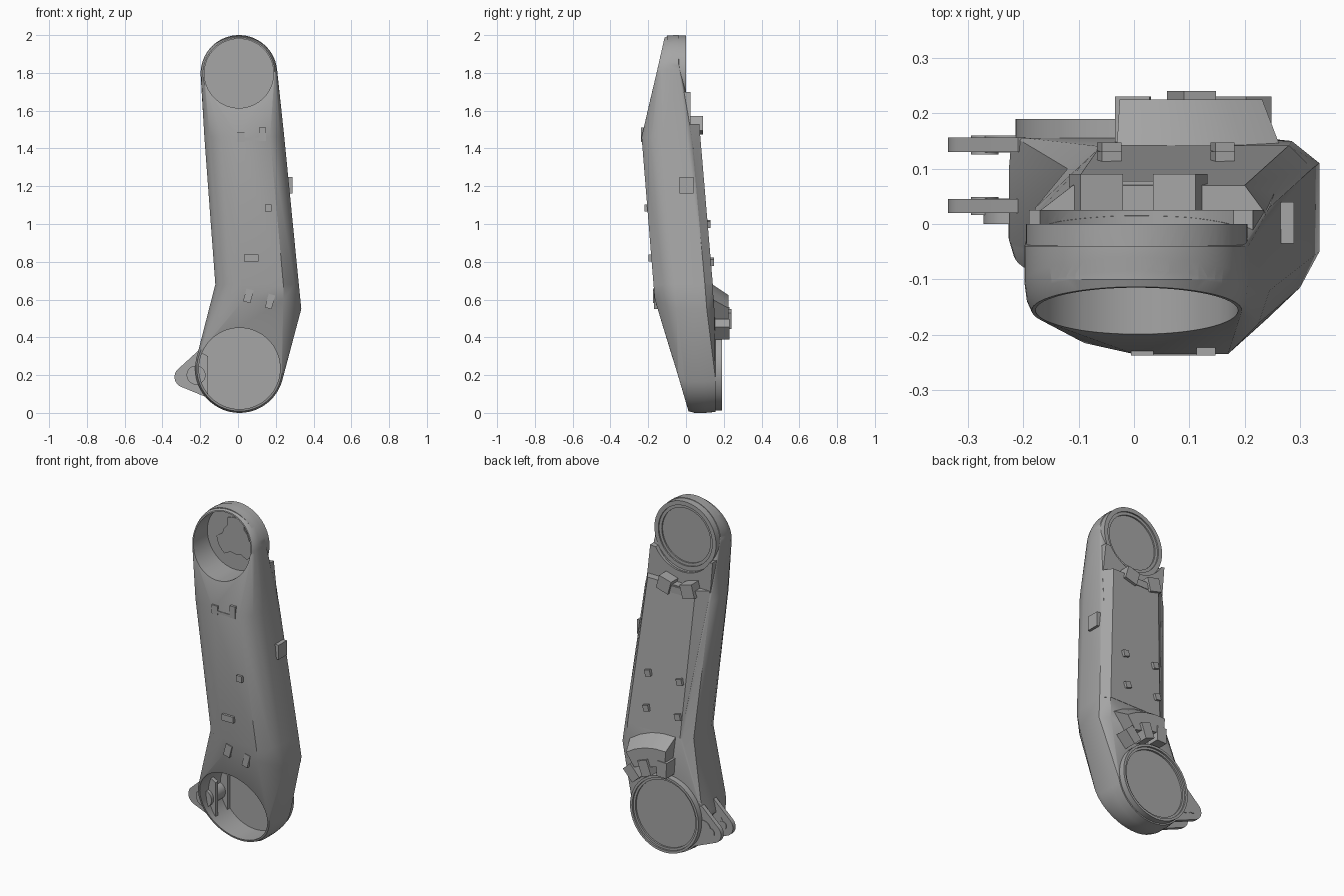
import bpy, bmesh, math
from mathutils import Matrix, Vector

cube = bpy.data.objects.get("Cube")
if cube:
    bpy.data.objects.remove(cube, do_unlink=True)

GREY = (0.38, 0.38, 0.38, 1)
mat = bpy.data.materials.new("plain grey")
mat.use_nodes = True
mat.diffuse_color = GREY
mat.node_tree.nodes["Principled BSDF"].inputs["Base Color"].default_value = GREY

TOP, LOW = (0.005, 1.797), (0.008, 0.235)     # x, z centres of the two joints


def finish(name, bm):
    bmesh.ops.recalc_face_normals(bm, faces=bm.faces)
    me = bpy.data.meshes.new(name)
    bm.to_mesh(me)
    bm.free()
    ob = bpy.data.objects.new(name, me)
    bpy.context.collection.objects.link(ob)
    me.materials.append(mat)
    return ob


def hull(name, points):
    bm = bmesh.new()
    for p in points:
        bm.verts.new(p)
    res = bmesh.ops.convex_hull(bm, input=bm.verts)
    bad = {v for v in res["geom_interior"] + res["geom_unused"] if isinstance(v, bmesh.types.BMVert)}
    bmesh.ops.delete(bm, geom=list(bad), context="VERTS")
    bmesh.ops.dissolve_limit(bm, angle_limit=0.01, verts=bm.verts, edges=bm.edges)
    return finish(name, bm)


def ring(c, r, y, n=64):
    """Circle facing y; y is a number or a function of z."""
    pts = []
    for i in range(n):
        a = math.tau * i / n
        x, z = c[0] + r * math.cos(a), c[1] + r * math.sin(a)
        pts.append((x, y(z) if callable(y) else y, z))
    return pts


def cyl(name, c, r, y0, y1):
    return hull(name, ring(c, r, y0) + ring(c, r, y1))


def prism(name, outline, y0, y1):
    bm = bmesh.new()
    face = bm.faces.new([bm.verts.new((x, y0, z)) for x, z in outline])
    ext = bmesh.ops.extrude_face_region(bm, geom=[face])["geom"]
    bmesh.ops.translate(bm, vec=(0, y1 - y0, 0), verts=[v for v in ext if isinstance(v, bmesh.types.BMVert)])
    return finish(name, bm)


def box(name, loc, size, turn=0):
    bm = bmesh.new()
    m = Matrix.Translation(loc) @ Matrix.Rotation(math.radians(turn), 4, "Y") @ Matrix.Diagonal((*size, 1))
    bmesh.ops.create_cube(bm, size=1, matrix=m)
    return finish(name, bm)


def polar(c, r, deg):
    a = math.radians(deg)
    return c[0] + r * math.cos(a), c[1] + r * math.sin(a)


def combine(target, other, op):
    mod = target.modifiers.new("combine", "BOOLEAN")
    mod.operation, mod.solver, mod.object = op, "EXACT", other
    bpy.context.view_layer.objects.active = target
    bpy.ops.object.modifier_apply(modifier=mod.name)
    bpy.data.objects.remove(other, do_unlink=True)


def top_front(z):
    return -0.115 - (1.98 - z) * 0.225


def low_front(z):
    return 0.01 - (z - 0.02) * 0.29


# Shared waist section, then the upper and lower halves of the arm
waist = [(x, y, 0.68) for x, y in (
    (0.02, -0.172), (0.24, -0.172), (0.3, -0.115), (0.322, -0.06), (0.322, 0.1), (0.28, 0.14),
    (-0.06, 0.14), (-0.12, 0.1), (-0.12, -0.06), (-0.1, -0.11), (-0.05, -0.153))]
neck = [(x, y, 1.46) for x, y in (
    (-0.0, -0.235), (0.17, -0.235), (0.225, -0.18), (0.245, -0.12), (0.245, 0.03),
    (-0.178, 0.03), (-0.178, -0.13), (-0.15, -0.18), (-0.09, -0.215))]
arm = hull("arm_body", waist + neck + ring(TOP, 0.203, -0.04)
           + ring(TOP, 0.203, lambda z: top_front(z) + 0.05)
           + ring(TOP, 0.199, lambda z: top_front(z) + 0.02)
           + ring(TOP, 0.19, top_front))
hip = [(x, y, 0.55) for x, y in ((0.335, -0.05), (0.335, 0.11), (0.285, 0.15))]
hip += [(0.03, -0.165, 0.6), (0.24, -0.165, 0.6)]
lower = hull("lower_body", waist + hip + ring(LOW, 0.23, 0.155)
             + ring(LOW, 0.235, 0.1) + ring(LOW, 0.235, lambda z: low_front(z) + 0.03)
             + ring(LOW, 0.226, low_front))
combine(arm, lower, "UNION")
combine(arm, cyl("top_ring", TOP, 0.2, -0.1, 0), "UNION")
combine(arm, cyl("low_ring", LOW, 0.222, 0.05, 0.19), "UNION")

# Raised back panel with chamfered sides
combine(arm, hull("panel", [
    (-0.175, 0.02, 1.53), (0.237, 0.02, 1.53), (-0.11, 0.07, 1.53), (0.2, 0.07, 1.53),
    (-0.12, 0.09, 0.68), (0.322, 0.1, 0.68), (-0.06, 0.142, 0.68), (0.28, 0.142, 0.68)]), "UNION")

# Shelf between the panel and the top ring
shelf = [polar(TOP, 0.202, a) for a in range(210, 331, 8)]
shelf += [(0.215, 1.7), (0.235, 1.52), (-0.175, 1.52), (-0.19, 1.7)]
combine(arm, prism("shelf", shelf, -0.03, 0.025), "UNION")

# Open cups at the front, shallow seats at the back
for c, r, y0, y1 in (
        (TOP, 0.183, -0.5, -0.03), (LOW, 0.215, -0.5, 0.155),
        (TOP, 0.2, 0, 0.2), (TOP, 0.175, -0.008, 0.1), (TOP, 0.158, -0.016, 0.1),
        (LOW, 0.208, 0.18, 0.3), (LOW, 0.195, 0.17, 0.3)):
    combine(arm, cyl("cutter", c, r, y0, y1), "DIFFERENCE")

# Pocket in the lower cup wall behind the hinge
PIN = (-0.28, 0.19)
combine(arm, cyl("pocket_wall", (-0.222, 0.2), 0.05, 0.0, 0.16), "UNION")
combine(arm, cyl("cutter", PIN, 0.085, 0.046, 0.129), "DIFFERENCE")

# Three-lobed plate on the top cup floor
star = []
for k in (90, 210, 330):
    star += [polar((0.01, 1.795), 0.125, k + d) for d in (-25, -12, 0, 12, 25)]
    star += [polar((0.01, 1.795), 0.088, k + d) for d in (38, 60, 82)]
prism("lobed_plate", star, -0.036, -0.028)

# Hinge ears with bosses
tip = [polar(PIN, 0.056, a) for a in range(130, 256, 9)]
for i, (y0, y1) in enumerate(((0.02, 0.045), (0.13, 0.156))):
    prism(f"hinge_ear_{i + 1}", tip + [(-0.16, 0.08), (-0.16, 0.3), (-0.21, 0.33)], y0, y1)
    cyl(f"hinge_boss_{i + 1}", (-0.27, 0.19), 0.025, y0 - 0.004, y1 + 0.004)

# Hood and fanned clips above the lower ring
hood = []
for a in (55, 65, 75, 85, 95):
    for r, y in ((0.3, 0.12), (0.46, 0.12), (0.3, 0.225), (0.39, 0.225)):
        x, z = polar(LOW, r, a)
        hood.append((x, y, z))
hull("clip_hood", hood)
for i, a in enumerate((48, 70, 92)):
    x, z = polar(LOW, 0.28, a)
    box(f"low_clip_{i + 1}", (x, 0.175, z), (0.09, 0.11 + 0.02 * (i == 1), 0.062), -a)

# Clips below the top ring
for i, a in enumerate((255, 286)):
    x, z = polar(TOP, 0.285, a)
    box(f"top_clip_{i + 1}", (x, 0.05, z), (0.08, 0.08, 0.08), -a)
box("top_clip_bridge", (0.01, 0.04, 1.505), (0.09, 0.075, 0.04))

# Back pegs
for i, (x, z) in enumerate(((-0.045, 1.0), (0.16, 1.0), (-0.045, 0.8), (0.16, 0.8))):
    box(f"back_peg_{i + 1}", (x, 0.115 + (1 - z) * 0.08, z), (0.036, 0.032, 0.036), 15)

# Front studs, front latch and side tab
for i, (x, y, z, w, h, t) in enumerate((
        (0.16, -0.207, 1.085, 0.036, 0.036, 0), (0.07, -0.186, 0.82, 0.075, 0.036, 0),
        (0.055, -0.163, 0.62, 0.04, 0.07, 15), (0.17, -0.158, 0.59, 0.036, 0.075, 15))):
    stud = box(f"front_stud_{i + 1}", (x, y, z), (w, 0.025, h), t)
for name, x, z, w, h in (("left", 0.13, 1.475, 0.035, 0.07), ("right", 0.015, 1.46, 0.04, 0.05),
                         ("middle", 0.07, 1.45, 0.09, 0.015)):
    box(f"front_latch_{name}", (x, -0.228, z), (w, 0.02, h), 0)
box("side_tab", (0.272, 0.002, 1.205), (0.034, 0.075, 0.085))

# Smooth shading with sharp edges kept
for ob in bpy.context.collection.objects:
    ob.select_set(ob.type == "MESH" and ob.data.materials[:1] == [mat])
bpy.context.view_layer.objects.active = arm
bpy.ops.object.shade_smooth_by_angle(angle=math.radians(30))
